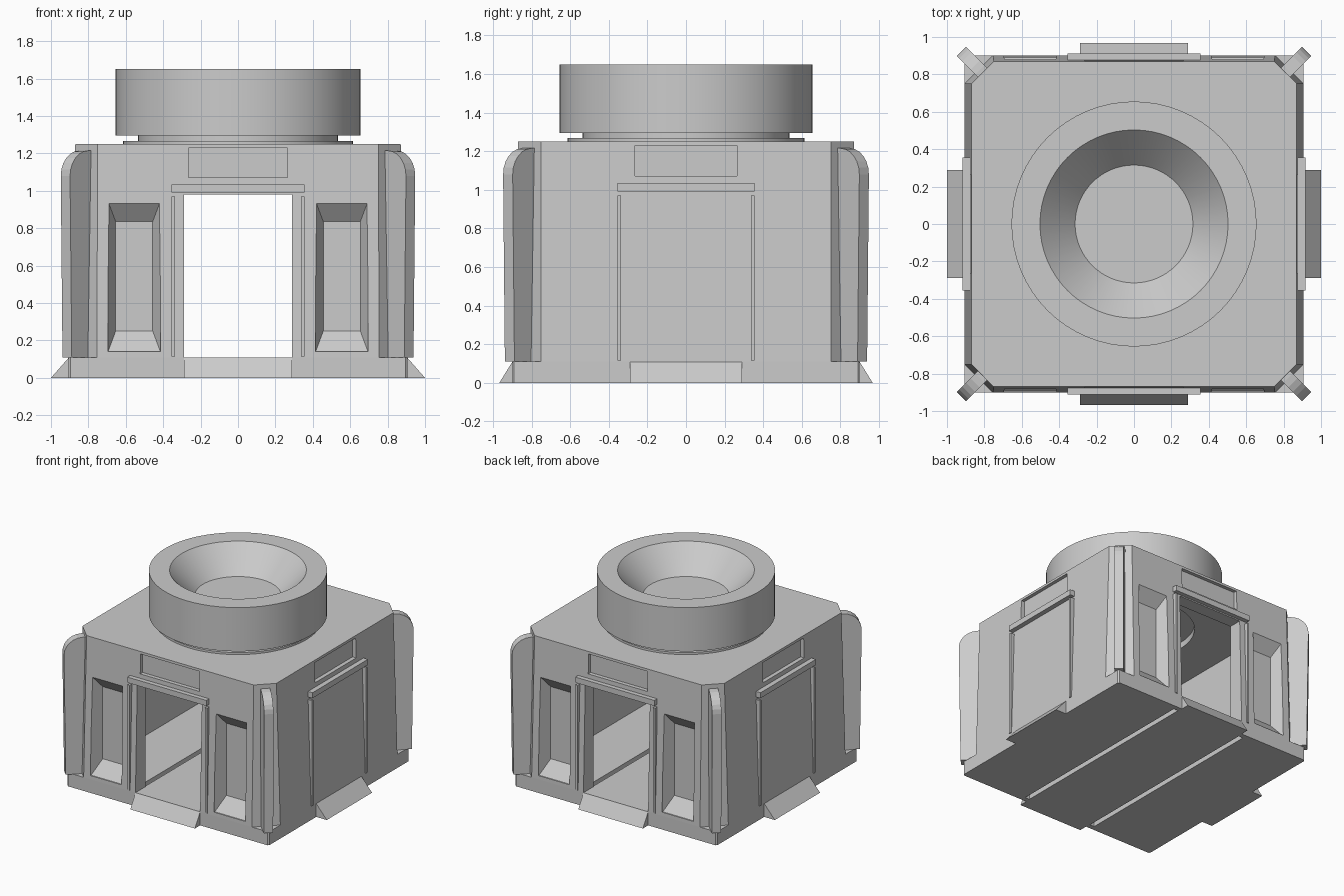
import bpy, bmesh, math
from mathutils import Matrix, Vector

if "Cube" in bpy.data.objects:
    bpy.data.objects.remove(bpy.data.objects["Cube"])


def make(name, rings, cap=True, closed=False):
    """Loft equal-length point rings into an object."""
    bm = bmesh.new()
    vr = [[bm.verts.new(p) for p in r] for r in rings]
    n = len(vr[0])
    pairs = list(zip(vr, vr[1:]))
    if closed:
        pairs.append((vr[-1], vr[0]))
    for a, b in pairs:
        for i in range(n):
            j = (i + 1) % n
            bm.faces.new((a[i], a[j], b[j], b[i]))
    if cap and not closed:
        bm.faces.new(vr[0])
        bm.faces.new(vr[-1])
    bmesh.ops.recalc_face_normals(bm, faces=bm.faces)
    me = bpy.data.meshes.new(name)
    bm.to_mesh(me)
    bm.free()
    ob = bpy.data.objects.new(name, me)
    bpy.context.collection.objects.link(ob)
    return ob


def box(name, x0, x1, y0, y1, z0, z1):
    return make(name, [[(x0, y0, z), (x1, y0, z), (x1, y1, z), (x0, y1, z)] for z in (z0, z1)])


def octagon(hx, hy, c, z):
    q = [(hx, c - hy), (hx, hy - c), (hx - c, hy), (c - hx, hy),
         (-hx, hy - c), (-hx, c - hy), (c - hx, -hy), (hx - c, -hy)]
    return [(x, y, z) for x, y in q]


def lathe(name, prof, n=64):
    rings = [[(r * math.cos(2 * math.pi * i / n), r * math.sin(2 * math.pi * i / n), z)
              for i in range(n)] for r, z in prof]
    ob = make(name, rings)
    bpy.ops.object.select_all(action='DESELECT')
    ob.select_set(True)
    bpy.context.view_layer.objects.active = ob
    bpy.ops.object.shade_smooth_by_angle(angle=math.radians(25))
    return ob


def turn(ob, deg):
    ob.data.transform(Matrix.Rotation(math.radians(deg), 4, 'Z'))
    return ob


def cut(ob, cutters):
    for c in cutters:
        m = ob.modifiers.new("cut", 'BOOLEAN')
        m.operation, m.solver, m.object = 'DIFFERENCE', 'EXACT', c
    dg = bpy.context.evaluated_depsgraph_get()
    me = bpy.data.meshes.new_from_object(ob.evaluated_get(dg))
    ob.modifiers.clear()
    ob.data = me
    for c in cutters:
        bpy.data.objects.remove(c)


def rect(x0, x1, z0, z1, y):
    return [(x0, y, z0), (x1, y, z0), (x1, y, z1), (x0, y, z1)]


def wall_y(z):
    """Distance of the leaning wall from the centre."""
    return 0.90 - 0.03 * (z - 0.11) / 1.14


# floor slab with two long slots
slab = make("base_slab", [octagon(0.905, 0.90, 0.01, z) for z in (0, 0.11)])
cut(slab, [box("slot_cutter", s * 0.315 - 0.02, s * 0.315 + 0.02, -0.86, 0.86, -0.1, 0.2)
           for s in (-1, 1)])

# hollow leaning body with doorways, slanted window recesses and sign recesses
body = make("body_shell", [octagon(0.905, 0.90, 0.15, 0.11), octagon(0.87, 0.87, 0.12, 1.25)])
cutters = [box("room_cutter", -0.8, 0.8, -0.77, 0.77, 0.05, 1.19),
           box("doorway_cutter", -0.29, 0.29, -1.1, 1.1, 0.06, 0.98),
           lathe("ceiling_hole_cutter", [(0.45, 1.1), (0.45, 1.4)])]
for d in (0, 180):
    for s in (-1, 1):
        c = s * 0.555
        # the cutter is widened past the wall so the outline lands on the face
        w = make("window_cutter", [rect(c - 0.099, c + 0.099, 0.25, 0.835, -0.80),
                                   rect(c - 0.14, c + 0.14, 0.14, 0.945, -0.89),
                                   rect(c - 0.14, c + 0.14, 0.14, 0.945, -1.0)])
        cutters.append(turn(w, d))
for d in (0, 90, 180, 270):
    y = -wall_y(1.15) + 0.03
    cutters.append(turn(box("sign_cutter", -0.265, 0.265, -1.0, y, 1.07, 1.23), d))
cut(body, cutters)

# ramps, door frames: once per side
for side, d, depth, tip in (("front", 0, 0.90, 0.967), ("right", 90, 0.905, 1.0),
                            ("back", 180, 0.90, 0.967), ("left", 270, 0.905, 1.0)):
    ramp = make(side + "_ramp", [[(x, -depth + 0.01, 0), (x, -tip, 0), (x, -depth, 0.108),
                                  (x, -depth + 0.01, 0.108)] for x in (-0.29, 0.29)])
    turn(ramp, d)
    y = depth + 0.012
    turn(box(side + "_lintel", -0.355, 0.355, -y, -0.86, 0.99, 1.035), d)
    for s in (-1, 1):
        p = s * 0.347
        turn(box(side + "_door_post", p - 0.009, p + 0.009, -y + 0.004, -0.86, 0.115, 0.97), d)

# diagonal corner fins with rounded tops
prof = [(0.98, 0.11), (1.292, 0.11), (1.305, 1.08)]
prof += [(1.165 + 0.14 * math.cos(a), 1.08 + 0.135 * math.sin(a))
         for a in [math.radians(k * 15) for k in range(1, 7)]]
prof += [(0.98, 1.215)]
for i in range(4):
    fin = make("corner_fin", [[(r, w, z) for r, z in prof] for w in (-0.035, 0.035)])
    turn(fin, 45 + 90 * i)

# stepped roof collar and dished drum
lathe("roof_collar", [(0.615, 1.24), (0.615, 1.267), (0.535, 1.267), (0.535, 1.30)])
lathe("roof_drum", [(0.655, 1.295), (0.655, 1.65), (0.503, 1.65), (0.315, 1.45)])
